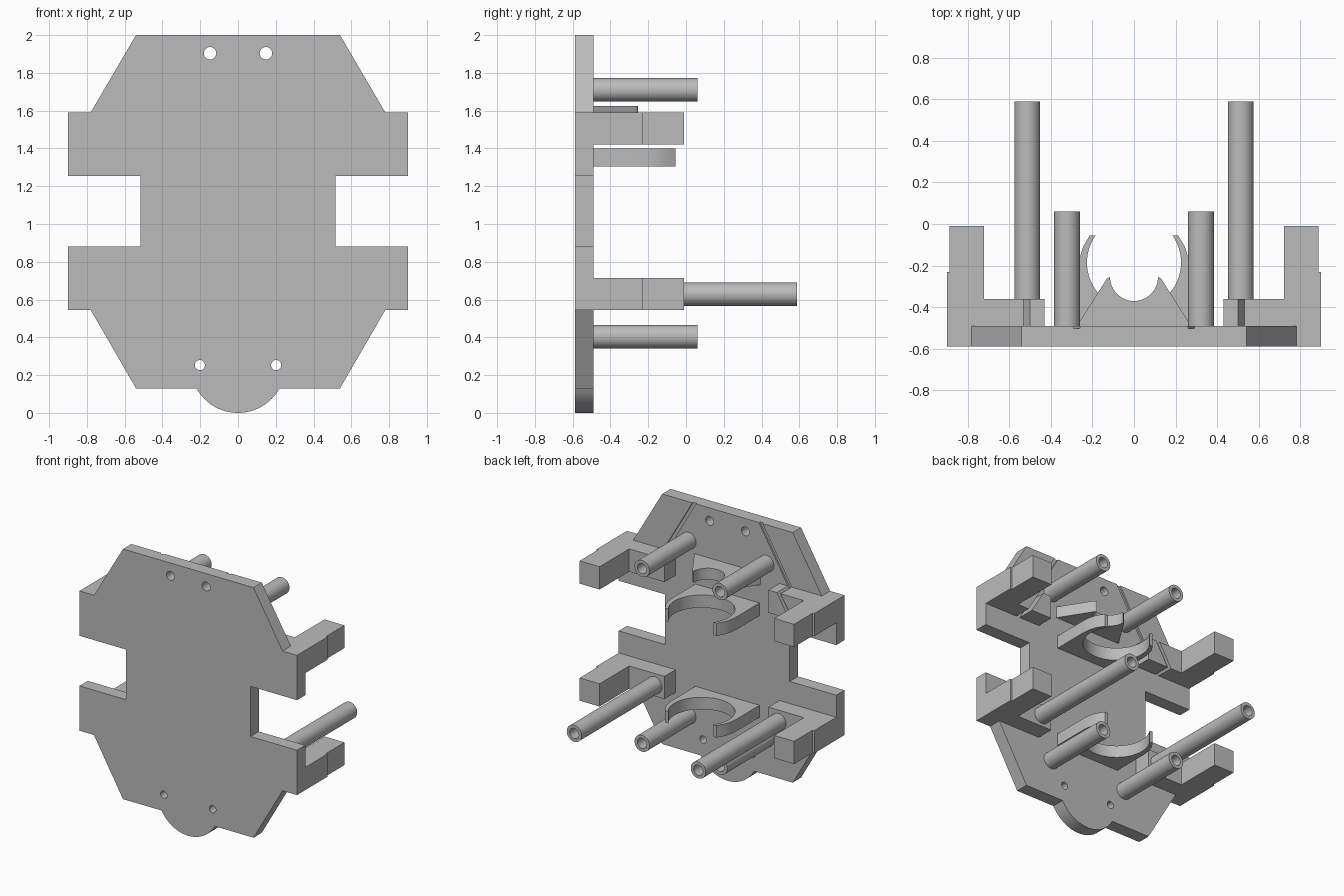
import bpy, bmesh, math

cube = bpy.data.objects.get("Cube")
if cube:
    bpy.data.objects.remove(cube, do_unlink=True)

grey = bpy.data.materials.new("light_grey")
grey.use_nodes = True
COLOUR = (0.5, 0.5, 0.5, 1)
grey.diffuse_color = COLOUR
grey.node_tree.nodes["Principled BSDF"].inputs["Base Color"].default_value = COLOUR

BACK = -0.49      # back face of the plate
FRONT = -0.588    # front face of the plate


def prism(name, outline, lo, hi, axis):
    """Extrude a 2D outline along y (outline in x, z) or z (outline in x, y)."""
    def place(a, b, t):
        return (a, t, b) if axis == "y" else (a, b, t)
    bm = bmesh.new()
    face = bm.faces.new([bm.verts.new(place(a, b, lo)) for a, b in outline])
    new = bmesh.ops.extrude_face_region(bm, geom=[face])["geom"]
    moved = [v for v in new if isinstance(v, bmesh.types.BMVert)]
    bmesh.ops.translate(bm, verts=moved, vec=place(0, 0, hi - lo))
    bmesh.ops.recalc_face_normals(bm, faces=bm.faces)
    mesh = bpy.data.meshes.new(name)
    bm.to_mesh(mesh)
    bm.free()
    mesh.materials.append(grey)
    ob = bpy.data.objects.new(name, mesh)
    bpy.context.collection.objects.link(ob)
    return ob


def arc(cx, cy, r, start, end, n=32):
    steps = [math.radians(start + (end - start) * i / n) for i in range(n + 1)]
    return [(cx + r * math.cos(t), cy + r * math.sin(t)) for t in steps]


def circle(cx, cy, r, n=32):
    return arc(cx, cy, r, 0, 360, n)[:-1]


def mirrored(half):
    """Close a right-hand half outline with its mirror image."""
    return half + [(-a, b) for a, b in reversed(half)]


def activate(ob):
    bpy.ops.object.select_all(action="DESELECT")
    ob.select_set(True)
    bpy.context.view_layer.objects.active = ob


def cut(ob, cutter):
    cutter.hide_render = True
    mod = ob.modifiers.new("cut", "BOOLEAN")
    mod.operation = "DIFFERENCE"
    mod.solver = "EXACT"
    mod.object = cutter
    activate(ob)
    bpy.ops.object.modifier_apply(modifier=mod.name)
    bpy.data.objects.remove(cutter, do_unlink=True)


def smooth(ob):
    activate(ob)
    bpy.ops.object.shade_smooth_by_angle(angle=math.radians(30))


def groove(side, bottom, top, lo, hi):
    """Slanted channel parallel to the upper plate corners."""
    def x(z):
        return 0.50 - 0.585 * (z - 1.59)
    pts = [(x(bottom), bottom), (x(bottom) + 0.03, bottom),
           (x(top) + 0.03, top), (x(top), top)]
    return prism("groove_cutter", [(side * a, b) for a, b in pts], lo, hi, "y")


# Main plate with side tabs and a rounded lower lip
half = [(0.54, 2.0), (0.78, 1.59), (0.9, 1.59), (0.9, 1.255), (0.515, 1.255),
        (0.515, 0.88), (0.9, 0.88), (0.9, 0.545), (0.78, 0.545), (0.54, 0.13)]
lip = arc(0, 0.251, 0.251, -28.8, -151.2, 24)
left = [(-a, b) for a, b in reversed(half)]
plate = prism("back_plate", half + lip + left, FRONT, BACK, "y")
for side in (-1, 1):
    for x, z, r in ((0.148, 1.904, 0.033), (0.202, 0.253, 0.027)):
        cut(plate, prism("hole_cutter", circle(side * x, z, r), -0.7, -0.4, "y"))
    cut(plate, groove(side, 1.58, 2.1, BACK - 0.012, BACK + 0.05))
smooth(plate)

# L-shaped brackets on the four tabs
bracket_outline = [(0.43, BACK), (0.9, BACK), (0.9, -0.23), (0.887, -0.23),
                   (0.887, -0.01), (0.722, -0.01), (0.722, -0.36), (0.43, -0.36)]
for side, word in ((1, "left"), (-1, "right")):
    pts = [(side * a, b) for a, b in bracket_outline]
    prism("lower_bracket_" + word, pts, 0.545, 0.715, "z")
    upper = prism("upper_bracket_" + word, pts, 1.42, 1.59, "z")
    cut(upper, groove(side, 1.3, 1.7, BACK - 0.1, -0.3))

# Hollow posts
posts = (("upper_post", 0.322, 1.71, BACK, 0.06),
         ("lower_post", 0.322, 0.403, BACK, 0.06),
         ("long_post", 0.513, 0.628, -0.36, 0.588))
for name, x, z, start, end in posts:
    for side, word in ((1, "left"), (-1, "right")):
        post = prism(name + "_" + word, circle(side * x, z, 0.062), start, end, "y")
        cut(post, prism("bore_cutter", circle(side * x, z, 0.038),
                        start + 0.02, end + 0.1, "y"))
        smooth(post)

# Open round clips: straight sides, tapering tips, round seat
inner = arc(0, -0.185, 0.226, 35, -90, 32)
outer = [(0.265, BACK), (0.265, -0.21), (0.26, -0.16), (0.245, -0.11), (0.212, -0.055)]
clip_outline = mirrored(outer + inner[:-1] + [(0.0005, -0.411)])
for name, low, high in (("upper_clip", 1.305, 1.40), ("lower_clip", 0.545, 0.635)):
    smooth(prism(name, clip_outline, low, high, "z"))

# Small tapered cradle above the upper clip
seat = arc(0, -0.255, 0.115, 0, -88, 16)
cradle = mirrored([(0.275, BACK), (0.13, -0.262)] + seat)
smooth(prism("small_cradle", cradle, 1.54, 1.625, "z"))
